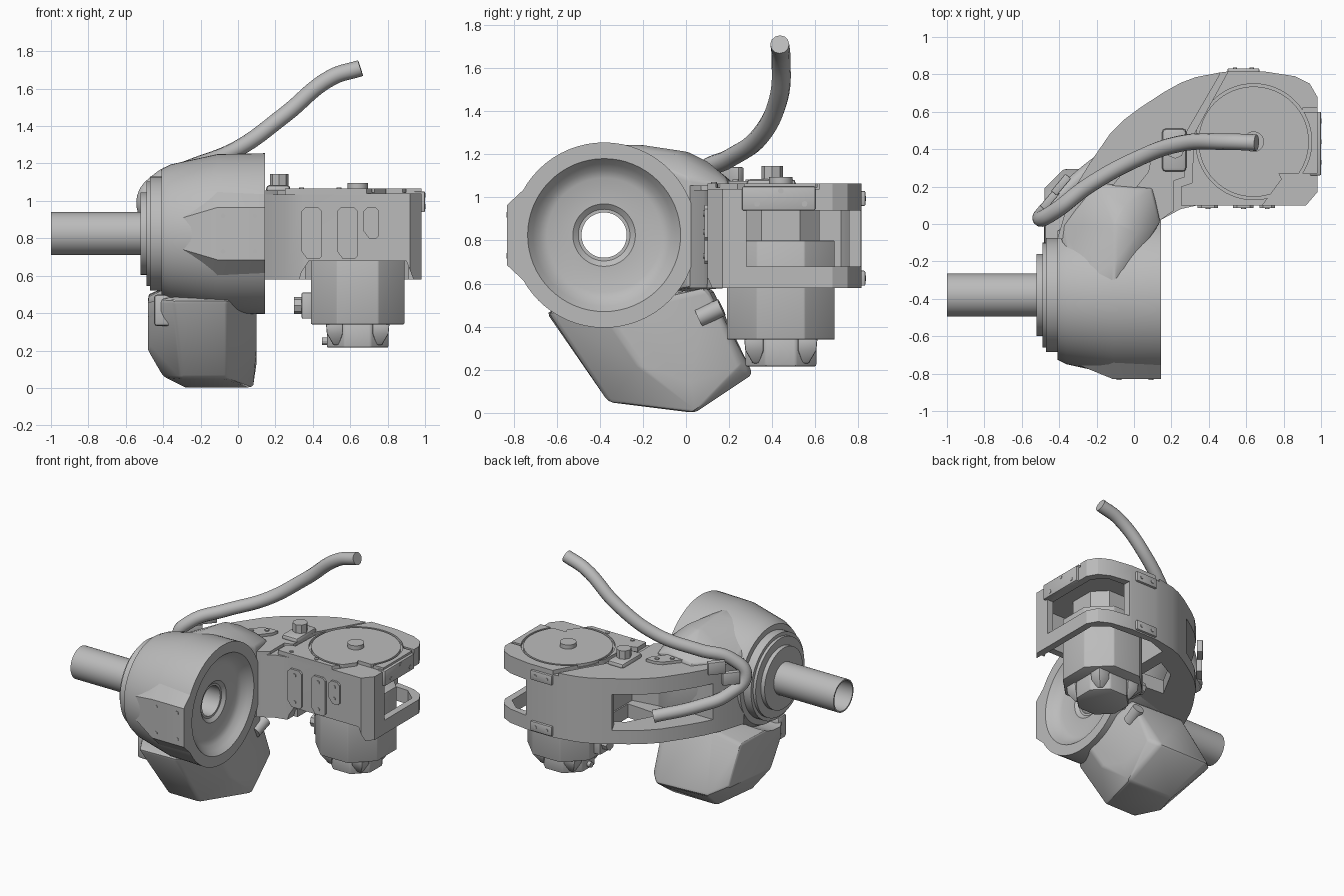
import bpy, bmesh, math
from mathutils import Vector, Matrix

if "Cube" in bpy.data.objects:
    bpy.data.objects.remove(bpy.data.objects["Cube"], do_unlink=True)

grey = bpy.data.materials.new("machine grey")
grey.use_nodes = True
grey.diffuse_color = (0.5, 0.5, 0.5, 1)
grey.node_tree.nodes["Principled BSDF"].inputs["Base Color"].default_value = grey.diffuse_color


def finish(name, bm, bevel=0):
    bmesh.ops.recalc_face_normals(bm, faces=bm.faces)
    mesh = bpy.data.meshes.new(name)
    bm.to_mesh(mesh)
    bm.free()
    obj = bpy.data.objects.new(name, mesh)
    bpy.context.collection.objects.link(obj)
    mesh.materials.append(grey)
    activate(obj)
    if bevel:
        mod = obj.modifiers.new("bevel", 'BEVEL')
        mod.width, mod.segments, mod.limit_method = bevel, 2, 'ANGLE'
        bpy.ops.object.modifier_apply(modifier=mod.name)
    bpy.ops.object.shade_smooth_by_angle(angle=math.radians(28))
    return obj


def activate(obj):
    bpy.ops.object.select_all(action='DESELECT')
    obj.select_set(True)
    bpy.context.view_layer.objects.active = obj


def prism(name, pts, z0, z1, bevel=0):
    bm = bmesh.new()
    face = bm.faces.new([bm.verts.new((x, y, z0)) for x, y in pts])
    ext = bmesh.ops.extrude_face_region(bm, geom=[face])
    top = [v for v in ext["geom"] if isinstance(v, bmesh.types.BMVert)]
    bmesh.ops.translate(bm, verts=top, vec=(0, 0, z1 - z0))
    return finish(name, bm, bevel)


def box(name, lo, hi, bevel=0):
    return prism(name, [(lo[0], lo[1]), (hi[0], lo[1]), (hi[0], hi[1]), (lo[0], hi[1])],
                 lo[2], hi[2], bevel)


def hull(name, pts, bevel=0):
    bm = bmesh.new()
    for p in pts:
        bm.verts.new(p)
    out = bmesh.ops.convex_hull(bm, input=bm.verts)
    bmesh.ops.delete(bm, geom=out["geom_interior"], context='VERTS')
    bmesh.ops.dissolve_limit(bm, angle_limit=0.03, verts=bm.verts, edges=bm.edges)
    return finish(name, bm, bevel)


def cyl(name, a, b, r, sides=24):
    a, b = Vector(a), Vector(b)
    turn = (b - a).to_track_quat('Z', 'Y').to_matrix().to_4x4()
    bm = bmesh.new()
    bmesh.ops.create_cone(bm, cap_ends=True, segments=sides, radius1=r, radius2=r,
                          depth=(b - a).length, matrix=Matrix.Translation((a + b) / 2) @ turn)
    return finish(name, bm)


def lathe(name, profile, axis, centre, steps=64):
    # profile holds (distance along axis, radius) and is closed
    axis, bm = Vector(axis), bmesh.new()
    side = Vector((0, 1, 0))
    vs = [bm.verts.new(Vector(centre) + axis * d + side * r) for d, r in profile]
    es = [bm.edges.new((vs[i - 1], vs[i])) for i in range(len(vs))]
    bmesh.ops.spin(bm, geom=vs + es, cent=centre, axis=axis, angle=math.tau, steps=steps)
    bmesh.ops.remove_doubles(bm, verts=bm.verts, dist=1e-4)
    return finish(name, bm)


def cut(obj, *cutters):
    activate(obj)
    for c in cutters:
        mod = obj.modifiers.new("cut", 'BOOLEAN')
        mod.operation, mod.object, mod.solver = 'DIFFERENCE', c, 'EXACT'
        bpy.ops.object.modifier_apply(modifier=mod.name)
        bpy.data.objects.remove(c, do_unlink=True)
    bpy.ops.object.shade_smooth_by_angle(angle=math.radians(28))


def cable(name, pts, r):
    data = bpy.data.curves.new(name, 'CURVE')
    data.dimensions, data.bevel_depth, data.use_fill_caps = '3D', r, True
    data.bevel_resolution, data.resolution_u = 4, 8
    spline = data.splines.new('BEZIER')
    spline.bezier_points.add(len(pts) - 1)
    for bp, p in zip(spline.bezier_points, pts):
        bp.co, bp.handle_left_type, bp.handle_right_type = p, 'AUTO', 'AUTO'
    data.materials.append(grey)
    bpy.context.collection.objects.link(bpy.data.objects.new(name, data))


# wrist housing with stepped rings and hollow shaft
AY, AZ = -0.38, 0.825


def clearance():
    return cyl("clearance", (-1, AY, AZ), (1, AY, AZ), .368, sides=64)


lathe("housing", [(-1, .105), (-1, .115), (-.52, .115), (-.52, .22), (-.49, .22), (-.49, .28),
                  (-.47, .28), (-.47, .305), (-.41, .305), (-.41, .345), (-.36, .37), (-.11, .425),
                  (.145, .43), (.145, .355), (.115, .33), (.085, .3), (.07, .265), (.07, .145),
                  (.05, .12), (.05, .105)], (1, 0, 0), (0, AY, AZ))

# flat pad on the front of the housing, with screws
pad = [(x, -.83, AZ + s * .14) for x in (-.11, .145) for s in (-1, 1)]
pad += [(x, -.68, AZ + s * .28) for x in (-.11, .145) for s in (-1, 1)]
pad += [(-.38, -.72, AZ + s * .06) for s in (-1, 1)]
cut(hull("front_pad", pad), clearance())
for x in (-.08, .09):
    for z in (.73, .92):
        cyl("pad_screw", (x, -.82, z), (x, -.833, z), .013, sides=12)

# shoulder blending the housing into the arm
shoulder = [(-.11, AY, 1.245), (-.33, AY, 1.17), (-.1, -.2, 1.245), (.02, -.05, 1.2),
            (-.1, 0, 1.215), (-.05, .1, 1.165), (.02, .19, 1.09), (.1, .19, 1.06),
            (-.2, .22, 1.07), (-.38, 0, 1.05), (-.39, -.1, 1.05), (.14, .01, 1.09),
            (.14, .01, .58), (.1, .19, .58), (-.2, .1, .58), (-.36, -.05, .58), (-.1, -.2, .55)]
cut(hull("shoulder", shoulder, .015), clearance())

# curved arm and motor head
outer = [(-.41, -.08), (-.36, .09), (-.3, .22), (-.24, .32), (-.13, .48), (-.05, .56), (.03, .62),
         (.16, .705), (.25, .755), (.33, .785), (.46, .81)]
head = [(.5, .815), (.7, .815), (.86, .79), (.94, .75), (.98, .68), (.98, .17), (.92, .1)]
inner = [(.14, .02), (.05, -.02), (-.2, -.08)]
body = prism("arm_body", outer + head + [(.34, .1), (.25, .08)] + inner, .58, 1.035)
cut(body,
    prism("head_cavity", [(.36, .15), (.9, .15), (.93, .2), (.93, .67), (.84, .75), (.5, .77),
                          (.36, .72)], .5, .95),
    prism("arm_window", [(-.5, .16), (-.4, .6), (.07, .78), (.16, .6), (.28, .6), (.28, .22),
                         (-.12, .16)], .68, .94),
    prism("floor_hole", [(.0, .3), (.12, .52), (.27, .6), (.27, .28)], .5, .7),
    prism("corner_window", [(.72, .7), (.72, 1), (1.1, 1), (1.1, .28), (.88, .28), (.88, .7)],
          .68, .94),
    hull("front_notch", [(x, y, z) for y in (0, .17)
                         for x, z in ((.32, .55), (.34, .62), (.38, .68), (.9, .68), (.95, .55))]))

# raised covers on the top, separated by a narrow step
prism("arm_cover", outer + [(.46, .8), (.28, .49), (.27, .25), (.21, .23), (.21, .07)] + inner,
      1.03, 1.055)
lid = prism("head_lid", [(.5, .81)] + head + [(.34, .1), (.25, .1), (.25, .2), (.31, .22),
                                              (.32, .48)], 1.02, 1.065)
MX, MY = .64, .44
cut(lid,
    lathe("ring_groove", [(.0, .295), (.0, .31), (.1, .31), (.1, .295)], (0, 0, 1),
          (MX, MY, 1.045)),
    prism("corner_step", [(.79, .24), (.775, .27), (1.1, .27), (1.1, .05), (.65, .05)], 1.04, 1.2),
    box("side_groove", (.9, .6, 1.04), (1.1, .62, 1.2)))
box("end_tab", (.94, .26, .94), (1, .6, 1.05), .006)
cyl("head_stud", (MX, MY, 1.05), (MX, MY, 1.095), .055)
for x in (.34, .54):
    cyl("edge_screw", (x, .13, 1.05), (x, .13, 1.072), .014, sides=12)
for y, z in ((.33, .97), (.55, .97), (.44, 1.03)):
    cyl("tab_screw", (.99, y, z), (1.003, y, z), .013, sides=12)

# small brackets on the back of the head
for z in (.59, .96):
    box("back_bracket", (.5, .8, z), (.67, .832, z + .07), .006)
    for x in (.54, .63):
        cyl("bracket_screw", (x, .82, z + .035), (x, .836, z + .035), .012, sides=12)

# fittings on the arm cover
box("sensor_base", (.15, .28, 1.04), (.28, .51, 1.085), .02)
cyl("sensor_knob", (.22, .4, 1.08), (.22, .4, 1.145), .05, sides=8)
hull("slot_plate", [(x, y, z) for z in (1.05, 1.075)
                    for x, y in ((-.12, .2), (-.09, .18), (0, .18), (.08, .28), (.09, .33),
                                 (.02, .33), (-.03, .31))])
for x, y in ((-.05, .23), (.03, .29)):
    cyl("slot_screw", (x, y, 1.07), (x, y, 1.082), .015, sides=12)

# cover plates on the front wall
for x0, x1, z0 in ((.34, .45, .69), (.53, .64, .69), (.67, .755, .8)):
    plate = [(x, y, z) for y in (.11, .085)
             for x, z in ((x0, z0 + .04), (x0 + .03, z0), (x1 - .015, z0), (x1, z0 + .015),
                          (x1, .945), (x1 - .02, .965), (x0 + .02, .965), (x0, .945))]
    hull("wall_plate", plate)
    for z in (z0 + .04, .925):
        cyl("plate_screw", ((x0 + x1) / 2, .09, z), ((x0 + x1) / 2, .08, z), .013, sides=12)


def octagon(h, c):
    q = [(h, c), (c, h), (-c, h), (-h, c), (-h, -c), (-c, -h), (c, -h), (h, -c)]
    return [(MX + x, MY + y) for x, y in q]


# motor hanging below the head
prism("motor", octagon(.25, .11), .34, .8, .006)
prism("motor_neck", octagon(.18, .09), .78, .97)
prism("motor_flange", octagon(.165, .07), .215, .345, .01)
for sx in (-1, 1):
    for sy in (-1, 1):
        hull("flange_lug", [(MX + sx * a, MY + sy * b, z) for z, near, far in
                            ((.345, .08, .17), (.29, .08, .165), (.23, .1, .13))
                            for a in (near, far) for b in (near, far)], .006)
box("motor_plug", (.34, MY - .06, .37), (.41, MY + .06, .51), .008)
cyl("motor_plug_tip", (.3, MY, .44), (.35, MY, .44), .045, sides=8)
cyl("flange_plug", (.45, MY, .25), (.5, MY, .25), .02, sides=12)

# faceted cover under the housing
cut(hull("lower_cover", [(.1, -.38, .47), (.1, -.22, .23), (.1, .02, .14), (.09, .25, .22),
                         (.1, .1, .58), (.08, .04, 0), (-.28, .04, 0), (-.06, -.36, .05),
                         (-.3, -.36, .05), (-.4, -.2, .06), (.03, .31, .18), (-.38, .3, .19),
                         (-.48, .2, .24), (-.48, -.3, .2), (-.48, -.4, .36), (-.48, -.4, .48),
                         (-.34, -.65, .47), (-.06, -.64, .47), (-.48, .05, .5), (-.3, .12, .58)],
         .02), clearance())
box("cover_latch", (-.45, -.52, .33), (-.34, -.42, .5), .02)
cyl("cover_plug", (.09, .06, .44), (.1, .165, .49), .042, sides=16)

# hose and its clamps
cable("hose", [(.655, .435, 1.71), (.5, .44, 1.66), (.25, .43, 1.46), (.0, .34, 1.28),
               (-.25, .2, 1.18), (-.42, .07, 1.11), (-.5, .03, 1.0), (-.42, .12, .87),
               (-.28, .25, .8), (-.04, .43, .73)], .044)
for x, y, z in ((-.39, .21, 1.09), (-.45, .13, 1.0)):
    clamp = box("hose_clamp", (-.06, -.02, -.04), (.06, .02, .05), .006)
    clamp.location, clamp.rotation_euler = (x, y, z), (0, 0, math.radians(50))
